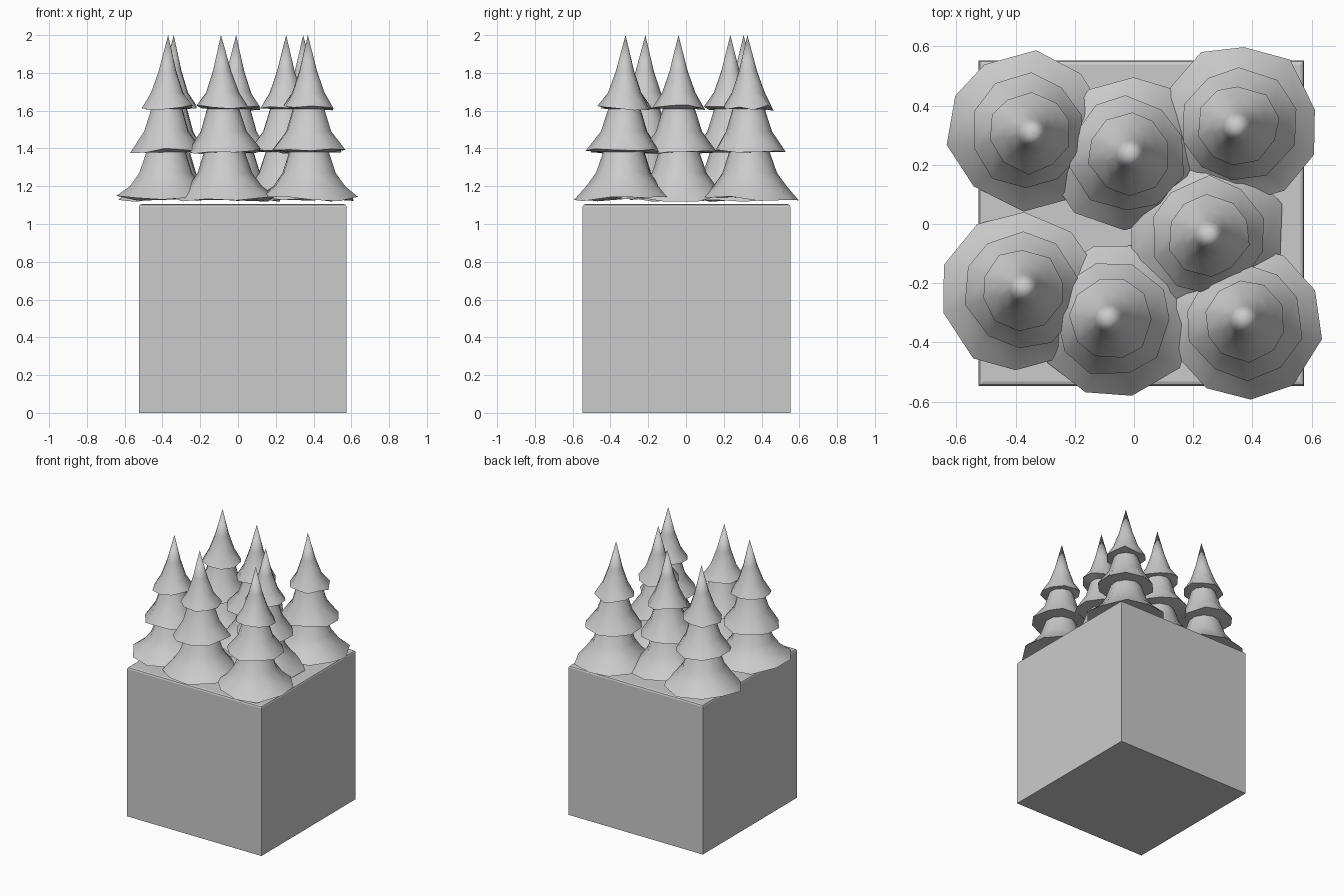
import bpy, bmesh, math, random

if "Cube" in bpy.data.objects:
    bpy.data.objects.remove(bpy.data.objects["Cube"])

SIDES = 10
# (radius, height, is_rim) from the tip down to the underside
PROFILE = [
    (0.048, 1.81, 0), (0.088, 1.695, 0), (0.138, 1.615, 1),   # top tier
    (0.085, 1.61, 0), (0.122, 1.49, 0), (0.196, 1.385, 1),    # middle tier
    (0.108, 1.38, 0), (0.145, 1.27, 0), (0.195, 1.20, 0), (0.266, 1.133, 1),  # bottom tier
]
# tip x, y and bottom tier centre x, y
TREES = [
    (-0.34, 0.305, -0.368, 0.315), (-0.01, 0.235, -0.025, 0.235),
    (0.345, 0.325, 0.357, 0.34), (0.255, -0.04, 0.248, -0.035),
    (-0.37, -0.215, -0.385, -0.23), (-0.09, -0.32, -0.065, -0.325),
    (0.37, -0.32, 0.378, -0.335),
]


def add_object(name, bm):
    bmesh.ops.recalc_face_normals(bm, faces=bm.faces)
    mesh = bpy.data.meshes.new(name)
    bm.to_mesh(mesh)
    bm.free()
    obj = bpy.data.objects.new(name, mesh)
    bpy.context.collection.objects.link(obj)
    return obj


def make_tree(name, tx, ty, bx, by, rng):
    bm = bmesh.new()
    tip = bm.verts.new((tx, ty, 2.0))
    turn = rng.uniform(0, math.tau)
    rings = []
    for r, z, rim in PROFILE:
        t = (2.0 - z) / 0.87
        cx, cy = tx + (bx - tx) * t, ty + (by - ty) * t
        ring = []
        for i in range(SIDES):
            a = turn + math.tau * (i + rng.uniform(-0.12, 0.12) * rim) / SIDES
            rr = r * (1 + rng.uniform(-0.04, 0.04) * rim)
            zz = z + rng.uniform(-0.016, 0.016) * rim
            ring.append(bm.verts.new((cx + rr * math.cos(a), cy + rr * math.sin(a), zz)))
        rings.append(ring)
    base = bm.verts.new((bx, by, 1.15))
    for i in range(SIDES):
        j = (i + 1) % SIDES
        bm.faces.new((tip, rings[0][i], rings[0][j]))
        for a, b in zip(rings, rings[1:]):
            bm.faces.new((a[i], b[i], b[j], a[j]))
        bm.faces.new((rings[-1][j], rings[-1][i], base))
    return add_object(name, bm)


# ground block with softened top edges
bm = bmesh.new()
bmesh.ops.create_cube(bm, size=1)
for v in bm.verts:
    v.co = (0.025 + v.co.x * 1.1, 0.003 + v.co.y * 1.1, (v.co.z + 0.5) * 1.105)
top = [e for e in bm.edges if all(v.co.z > 1 for v in e.verts)]
bmesh.ops.bevel(bm, geom=top, offset=0.014, segments=2, profile=0.5, affect='EDGES')
add_object("ground_block", bm)

# tiered conifers
rng = random.Random(4)
trees = [make_tree(f"conifer_{n + 1}", *t, rng) for n, t in enumerate(TREES)]
bpy.ops.object.select_all(action='DESELECT')
for t in trees:
    t.select_set(True)
bpy.context.view_layer.objects.active = trees[0]
bpy.ops.object.shade_smooth_by_angle(angle=math.radians(50))
